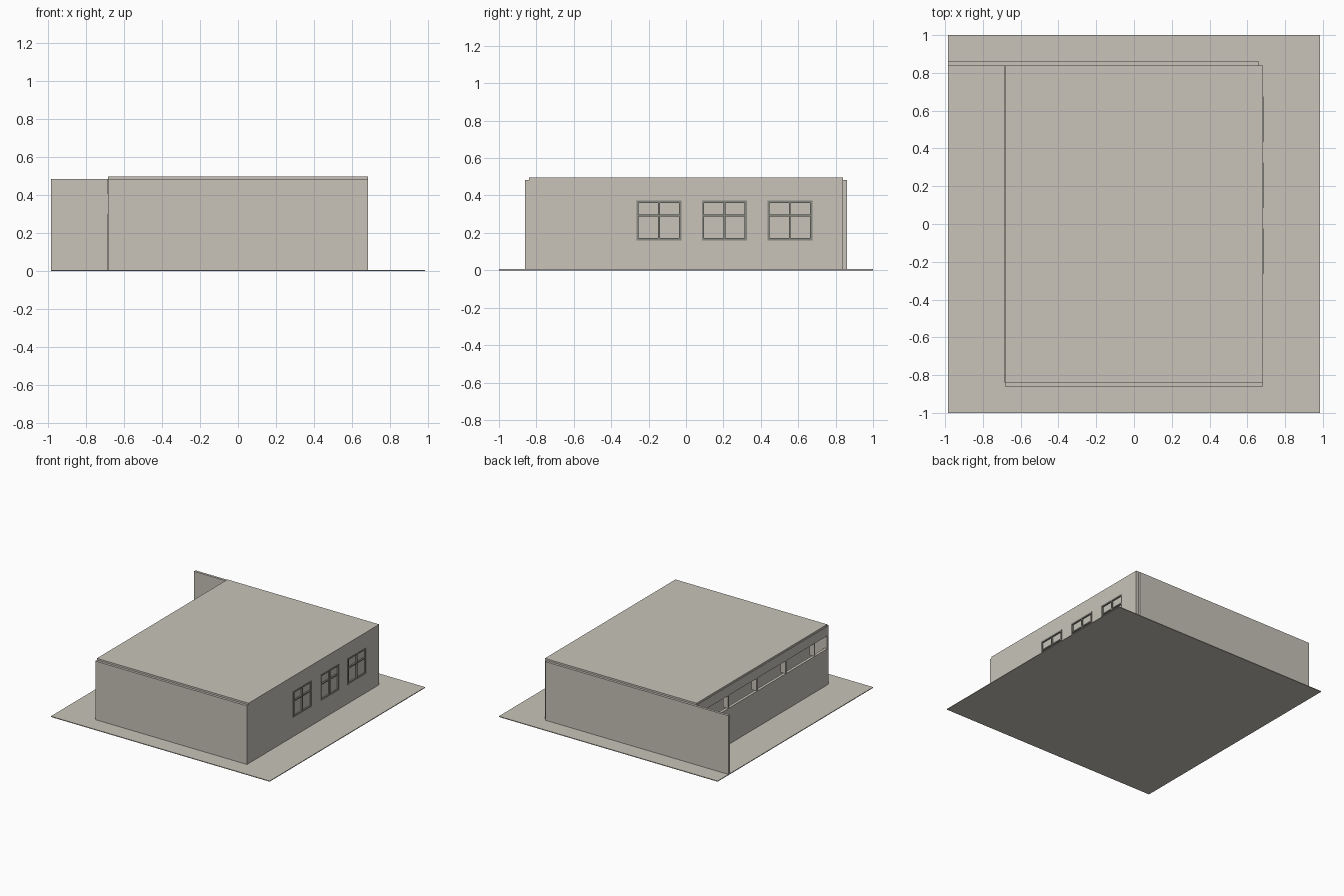
import bpy
import bmesh
from mathutils import Matrix, Vector

cube = bpy.data.objects.get("Cube")
if cube:
    bpy.data.objects.remove(cube, do_unlink=True)


def make_material(name, rgb):
    mat = bpy.data.materials.new(name)
    mat.use_nodes = True
    colour = (*rgb, 1)
    mat.diffuse_color = colour
    mat.node_tree.nodes["Principled BSDF"].inputs["Base Color"].default_value = colour
    return mat


plaster = make_material("warm grey plaster", (0.58, 0.55, 0.49))
frame_grey = make_material("window frame grey", (0.25, 0.25, 0.22))


def build(name, boxes, mat):
    """Make one object from boxes given as (x, y, z) ranges."""
    bm = bmesh.new()
    for ranges in boxes:
        size = Vector([b - a for a, b in ranges])
        centre = Vector([(a + b) / 2 for a, b in ranges])
        bmesh.ops.create_cube(bm, size=1, matrix=Matrix.Translation(centre) @ Matrix.Diagonal((*size, 1)))
    mesh = bpy.data.meshes.new(name)
    bm.to_mesh(mesh)
    bm.free()
    mesh.materials.append(mat)
    obj = bpy.data.objects.new(name, mesh)
    bpy.context.collection.objects.link(obj)
    return obj


HALF_X, HALF_Y, THICK = 0.683, 0.86, 0.02
INNER_X, INNER_Y = HALF_X - THICK, HALF_Y - THICK
WALL_TOP = 0.483
FULL = (0, WALL_TOP)

# Ground slab and roof
build("ground_slab", [((-0.985, 0.985), (-1, 1), (0, 0.006))], plaster)
build("roof", [((-HALF_X, HALF_X), (-INNER_Y, INNER_Y), (WALL_TOP, 0.497))], plaster)

# Front wall, and back wall running on past the house
build("front_wall", [((-HALF_X, INNER_X), (-HALF_Y, -INNER_Y), FULL)], plaster)
build("back_wall", [((-0.985, INNER_X), (INNER_Y, HALF_Y), FULL)], plaster)

# Right wall: bands below and above the windows, piers between them
SILL, HEAD = 0.16, 0.372
windows = [(y, y + 0.24) for y in (-0.265, 0.085, 0.435)]
wall_x = (INNER_X, HALF_X)
wall_y = (-HALF_Y, INNER_Y)
edges = [wall_y[0]] + [y for w in windows for y in w] + [wall_y[1]]
parts = [(wall_x, wall_y, (0, SILL)), (wall_x, wall_y, (HEAD, WALL_TOP))]
parts += [(wall_x, pier, (SILL, HEAD)) for pier in zip(edges[::2], edges[1::2])]
build("right_wall", parts, plaster)

# Windows: pane, surround, mullion and transom
BAR = 0.012
for number, (y0, y1) in enumerate(windows, 1):
    mid = (y0 + y1) / 2
    bar_x = (HALF_X - 0.012, HALF_X + 0.002)
    build(f"window_pane_{number}", [((INNER_X, HALF_X - 0.01), (y0, y1), (SILL, HEAD))], plaster)
    bars = [(bar_x, (y0, y1), (z, z + BAR)) for z in (SILL, HEAD - BAR)]
    bars += [(bar_x, (y, y + BAR), (SILL, HEAD)) for y in (y0, y1 - BAR)]
    bars.append((bar_x, (mid - 0.005, mid + 0.005), (SILL, HEAD)))
    bars.append((bar_x, (y0, y1), (0.288, 0.298)))
    build(f"window_frame_{number}", bars, frame_grey)

# Left wall with a long high opening
LOW, HIGH = 0.3, 0.405
left_x = (-HALF_X - 0.003, -INNER_X)
left_y = (-INNER_Y, INNER_Y)
build("left_wall", [(left_x, left_y, (0, LOW)), (left_x, left_y, (HIGH, WALL_TOP))], plaster)

# Thin posts along the opening
posts = [((-HALF_X, -HALF_X + 0.045), (y - 0.006, y + 0.006), (LOW, HIGH))
         for y in [-0.68 + 0.37 * i for i in range(5)]]
build("opening_posts", posts, plaster)

# Inner partition behind the opening
build("inner_partition", [((-0.55, -0.53), left_y, FULL)], plaster)
